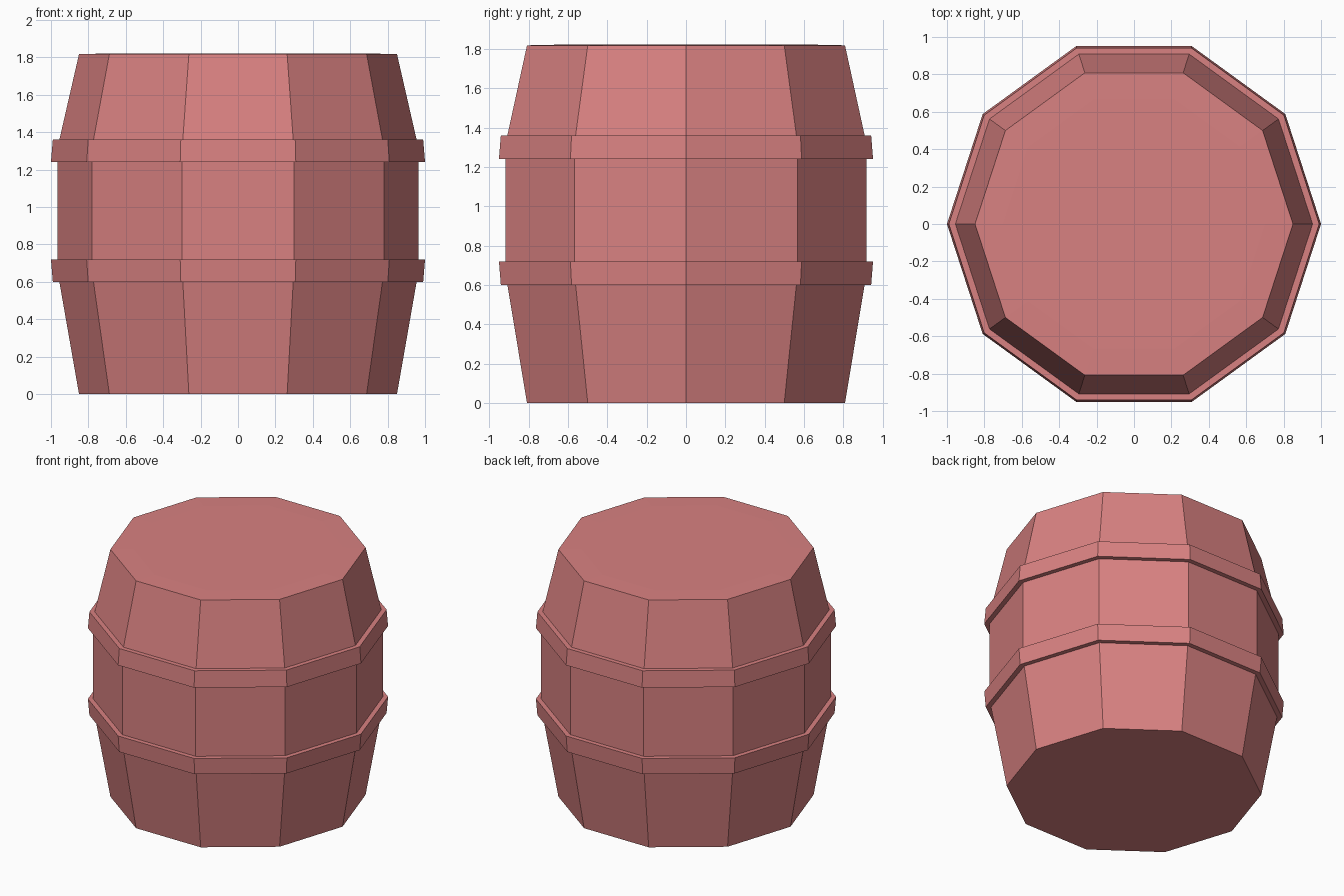
import bpy, bmesh, math

if "Cube" in bpy.data.objects:
    bpy.data.objects.remove(bpy.data.objects["Cube"])

SIDES = 10

wood = bpy.data.materials.new("dusty_red")
wood.diffuse_color = (0.69, 0.22, 0.22, 1)
wood.use_nodes = True
wood.node_tree.nodes["Principled BSDF"].inputs["Base Color"].default_value = wood.diffuse_color


def lathe(name, profile, closed=False):
    """Turn a (radius, z) profile into a faceted solid; open profiles get caps."""
    bm = bmesh.new()
    rings = []
    for r, z in profile:
        rings.append([bm.verts.new((r * math.cos(a), r * math.sin(a), z))
                      for a in (2 * math.pi * i / SIDES for i in range(SIDES))])
    pairs = list(zip(rings, rings[1:]))
    if closed:
        pairs.append((rings[-1], rings[0]))
    else:
        bm.faces.new(rings[0][::-1])
        bm.faces.new(rings[-1])
    for low, high in pairs:
        for i in range(SIDES):
            j = (i + 1) % SIDES
            bm.faces.new((low[i], low[j], high[j], high[i]))
    bmesh.ops.recalc_face_normals(bm, faces=bm.faces)
    mesh = bpy.data.meshes.new(name)
    bm.to_mesh(mesh)
    bm.free()
    mesh.materials.append(wood)
    obj = bpy.data.objects.new(name, mesh)
    bpy.context.collection.objects.link(obj)
    return obj


# Bulging body, with a barely raised lid panel on top
lathe("barrel_body", [(0.85, 0), (0.955, 0.60), (0.965, 0.72), (0.965, 1.24),
                      (0.955, 1.36), (0.85, 1.818), (0.70, 1.821)])

# Two hoops, mirrored about the middle of the barrel
lower = [(0.945, 0.60), (0.99, 0.60), (1.0, 0.72), (0.955, 0.72)]
lathe("lower_hoop", lower, closed=True)
lathe("upper_hoop", [(r, 1.96 - z) for r, z in lower], closed=True)
